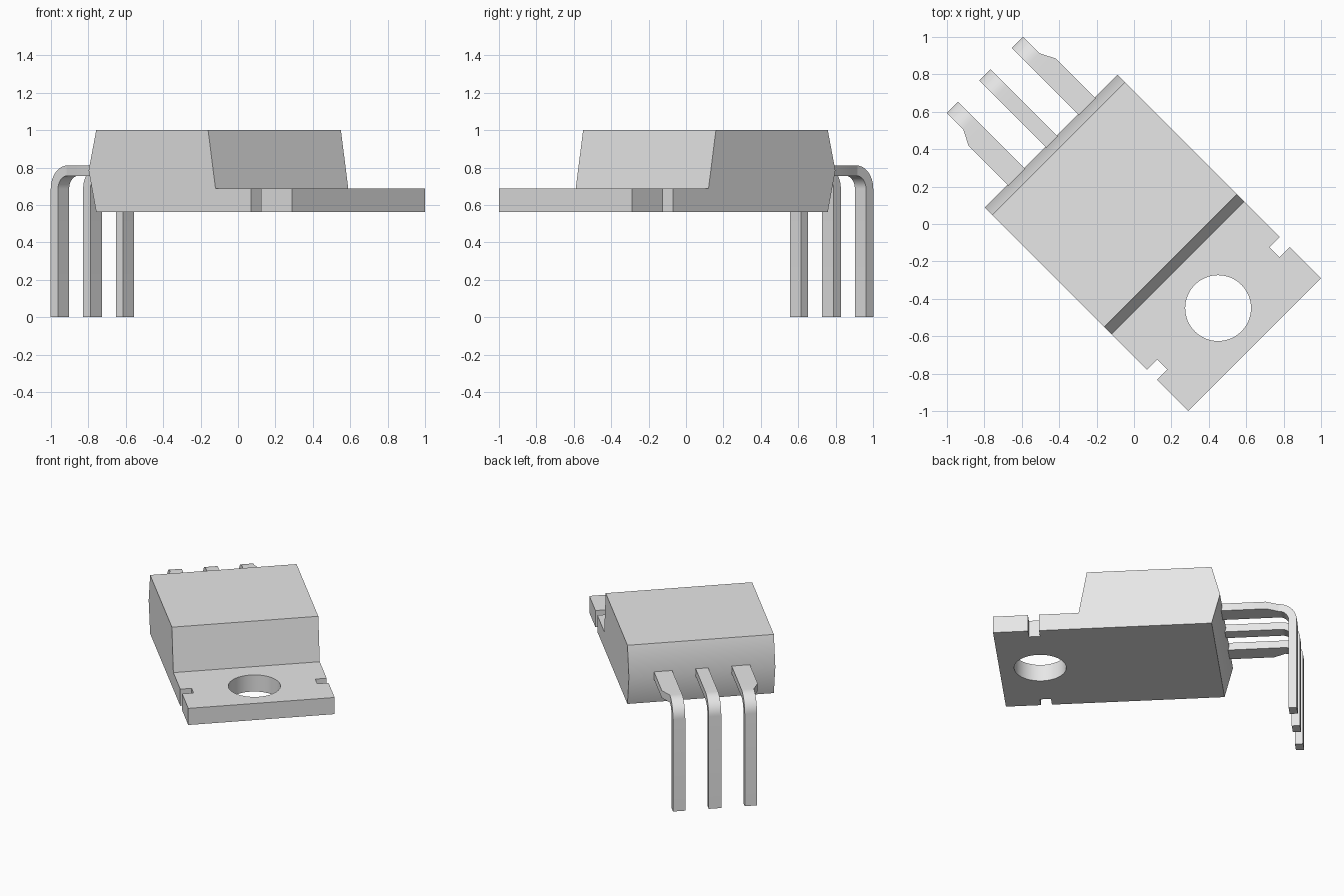
import bpy, bmesh
from math import sin, cos, pi, radians

cube = bpy.data.objects.get("Cube")
if cube:
    bpy.data.objects.remove(cube, do_unlink=True)

TURN = radians(-45)          # whole part sits diagonally
HALF_W = 0.502               # half width of body and tab
BASE, TAB_TOP, TOP = 0.563, 0.687, 1.0

grey = bpy.data.materials.new("plain grey")
grey.use_nodes = True
grey.diffuse_color = (0.8, 0.8, 0.8, 1)
grey.node_tree.nodes["Principled BSDF"].inputs["Base Color"].default_value = (0.8, 0.8, 0.8, 1)


def make(name, sections, turn=TURN):
    """Loft a closed solid through equal-length rings of points."""
    bm = bmesh.new()
    rings = [[bm.verts.new(p) for p in s] for s in sections]
    n = len(rings[0])
    for a, b in zip(rings, rings[1:]):
        for i in range(n):
            j = (i + 1) % n
            bm.faces.new((a[i], a[j], b[j], b[i]))
    bm.faces.new(rings[0])
    bm.faces.new(rings[-1])
    bmesh.ops.recalc_face_normals(bm, faces=bm.faces)
    mesh = bpy.data.meshes.new(name)
    bm.to_mesh(mesh)
    bm.free()
    mesh.materials.append(grey)
    ob = bpy.data.objects.new(name, mesh)
    ob.rotation_euler.z = turn
    bpy.context.collection.objects.link(ob)
    return ob


def select(ob):
    bpy.ops.object.select_all(action='DESELECT')
    ob.select_set(True)
    bpy.context.view_layer.objects.active = ob


def smooth(ob):
    select(ob)
    bpy.ops.object.shade_smooth_by_angle(angle=radians(35))


def cut(ob, cutter):
    cutter.hide_render = True
    bpy.context.view_layer.update()
    select(ob)
    mod = ob.modifiers.new("cut", 'BOOLEAN')
    mod.operation = 'DIFFERENCE'
    mod.solver = 'EXACT'
    mod.object = cutter
    bpy.ops.object.modifier_apply(modifier=mod.name)
    bpy.data.objects.remove(cutter, do_unlink=True)


# Body and mounting tab: one side profile across the full width
profile = [(-0.57, BASE), (0.912, BASE), (0.912, TAB_TOP), (0.332, TAB_TOP),
           (0.276, TOP), (-0.57, TOP), (-0.627, 0.785)]
body = make("body_and_tab", [[(u, v, z) for u, z in profile] for v in (-HALF_W, HALF_W)])

# Mounting hole
SEG = 64
ring = [(0.636 + 0.176 * cos(2 * pi * i / SEG), 0.176 * sin(2 * pi * i / SEG)) for i in range(SEG)]
cut(body, make("hole_cutter", [[(x, y, z) for x, y in ring] for z in (0.4, 0.8)]))

# Square notches in both tab edges
for side in (-1, 1):
    square = [(0.6, 0.424), (0.675, 0.424), (0.675, 0.6), (0.6, 0.6)]
    cut(body, make("notch_cutter", [[(x, side * y, z) for x, y in square] for z in (0.4, 0.8)]))
smooth(body)

# Bent legs: flat run out of the body, rounded bend, straight drop
END, LEG_TOP, THICK, R = -1.128, 0.811, 0.055, 0.125


def leg(name, inner, outer, wide, side):
    def section(top, bottom, out):
        return [(top[0], side * inner, top[1]), (top[0], side * out, top[1]),
                (bottom[0], side * out, bottom[1]), (bottom[0], side * inner, bottom[1])]

    low = LEG_TOP - THICK
    parts = [section((u, LEG_TOP), (u, low), wide) for u in (-0.5, -0.923)]
    cu, cz = END + R, LEG_TOP - R
    for i in range(13):
        a = pi / 2 * i / 12
        o, n = R, R - THICK
        parts.append(section((cu - o * sin(a), cz + o * cos(a)),
                             (cu - n * sin(a), cz + n * cos(a)), outer))
    parts.append(section((END, 0), (END + THICK, 0), outer))
    smooth(make(name, parts))


leg("right_leg", 0.204, 0.288, 0.329, -1)
leg("middle_leg", -0.043, 0.043, 0.043, 1)
leg("left_leg", 0.204, 0.288, 0.329, 1)
